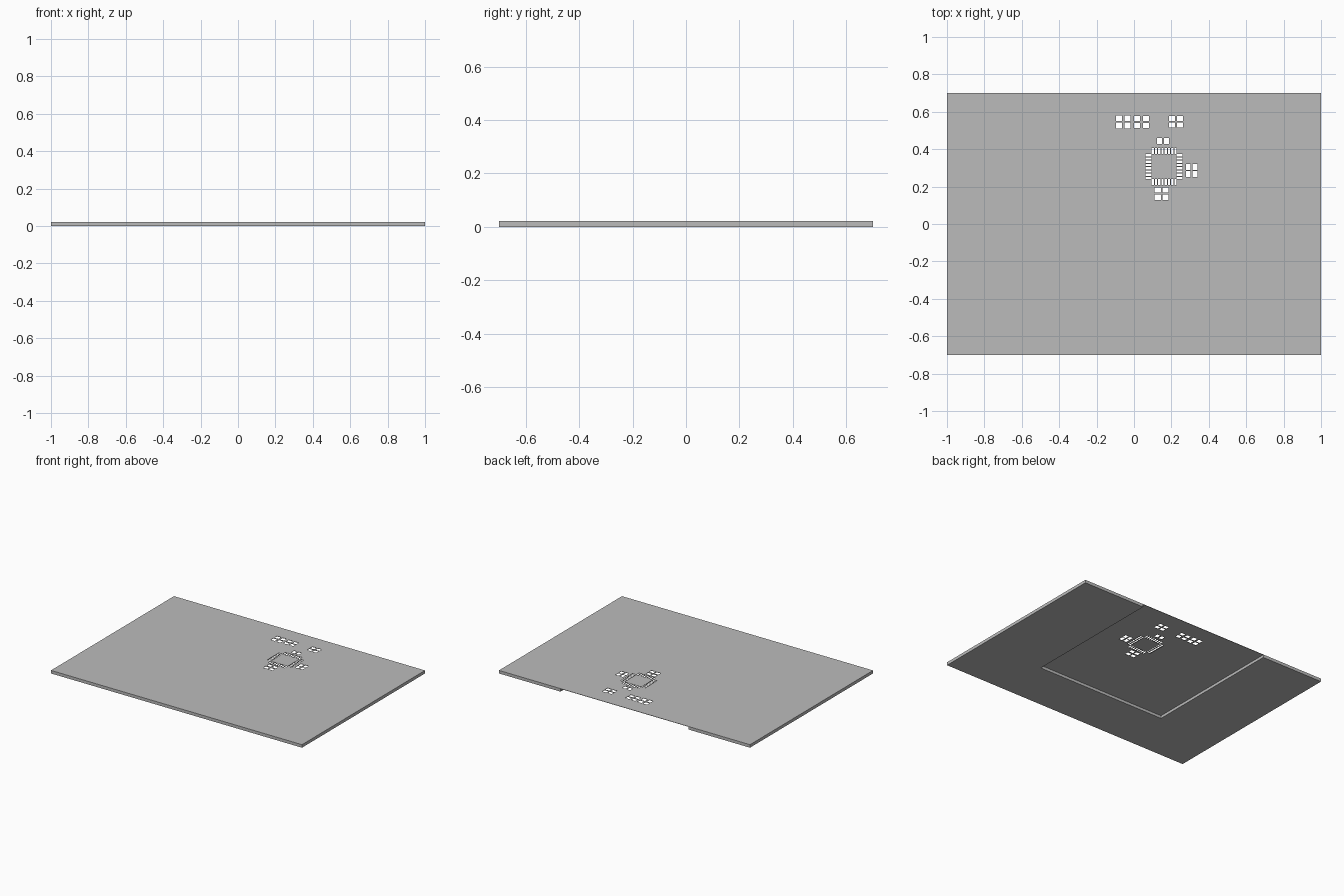
import bpy
import bmesh
from mathutils import Matrix, Vector

WIDTH, DEPTH, THICK = 2.0, 1.4, 0.022
SHEET = 0.0025  # metal left above the pocket

if "Cube" in bpy.data.objects:
    bpy.data.objects.remove(bpy.data.objects["Cube"], do_unlink=True)

grey = bpy.data.materials.new("stencil grey")
grey.use_nodes = True
colour = (0.5, 0.5, 0.5, 1)
grey.diffuse_color = colour
grey.node_tree.nodes["Principled BSDF"].inputs["Base Color"].default_value = colour


def add_box(bm, low, high):
    low, high = Vector(low), Vector(high)
    place = Matrix.Translation((low + high) / 2) @ Matrix.Diagonal((*(high - low), 1))
    bmesh.ops.create_cube(bm, size=1, matrix=place)


def make_object(name, boxes):
    bm = bmesh.new()
    for low, high in boxes:
        add_box(bm, low, high)
    mesh = bpy.data.meshes.new(name)
    bm.to_mesh(mesh)
    bm.free()
    mesh.materials.append(grey)
    obj = bpy.data.objects.new(name, mesh)
    bpy.context.collection.objects.link(obj)
    return obj


def cut(target, cutter):
    cutter.hide_render = True
    mod = target.modifiers.new(cutter.name, "BOOLEAN")
    mod.operation = "DIFFERENCE"
    mod.solver = "EXACT"
    mod.object = cutter
    bpy.context.view_layer.objects.active = target
    bpy.ops.object.modifier_apply(modifier=mod.name)
    bpy.data.objects.remove(cutter, do_unlink=True)


def aperture(x, y, w, h):
    return ((x - w / 2, y - h / 2, -0.1), (x + w / 2, y + h / 2, 0.1))


def pad_grid(xs, ys, w, h):
    return [aperture(x, y, w, h) for x in xs for y in ys]


# Solid plate with a board pocket underneath, open at the back
plate = make_object("stencil_plate", [((-WIDTH / 2, -DEPTH / 2, 0), (WIDTH / 2, DEPTH / 2, THICK))])
pocket = make_object("board_pocket", [((-0.51, -0.335, -0.1), (0.51, DEPTH, THICK - SHEET))])
cut(plate, pocket)

# Small component pads
holes = pad_grid((-0.08, -0.035), (0.565, 0.526), 0.032, 0.031)
holes += pad_grid((0.016, 0.064), (0.563, 0.527), 0.032, 0.027)
holes += pad_grid((0.204, 0.247), (0.565, 0.53), 0.032, 0.027)
holes += pad_grid((0.137, 0.174), (0.443,), 0.026, 0.033)
holes += pad_grid((0.29, 0.326), (0.304, 0.268), 0.025, 0.033)
holes += pad_grid((0.127, 0.168), (0.182, 0.143), 0.033, 0.027)

# Square chip: eight slots on each of four sides
chip_x, chip_y, reach, pitch = 0.161, 0.307, 0.083, 0.0174
for i in range(8):
    step = (i - 3.5) * pitch
    for side in (-reach, reach):
        holes.append(aperture(chip_x + step, chip_y + side, 0.0115, 0.031))
        holes.append(aperture(chip_x + side, chip_y + step, 0.031, 0.0115))

cut(plate, make_object("pad_apertures", holes))
